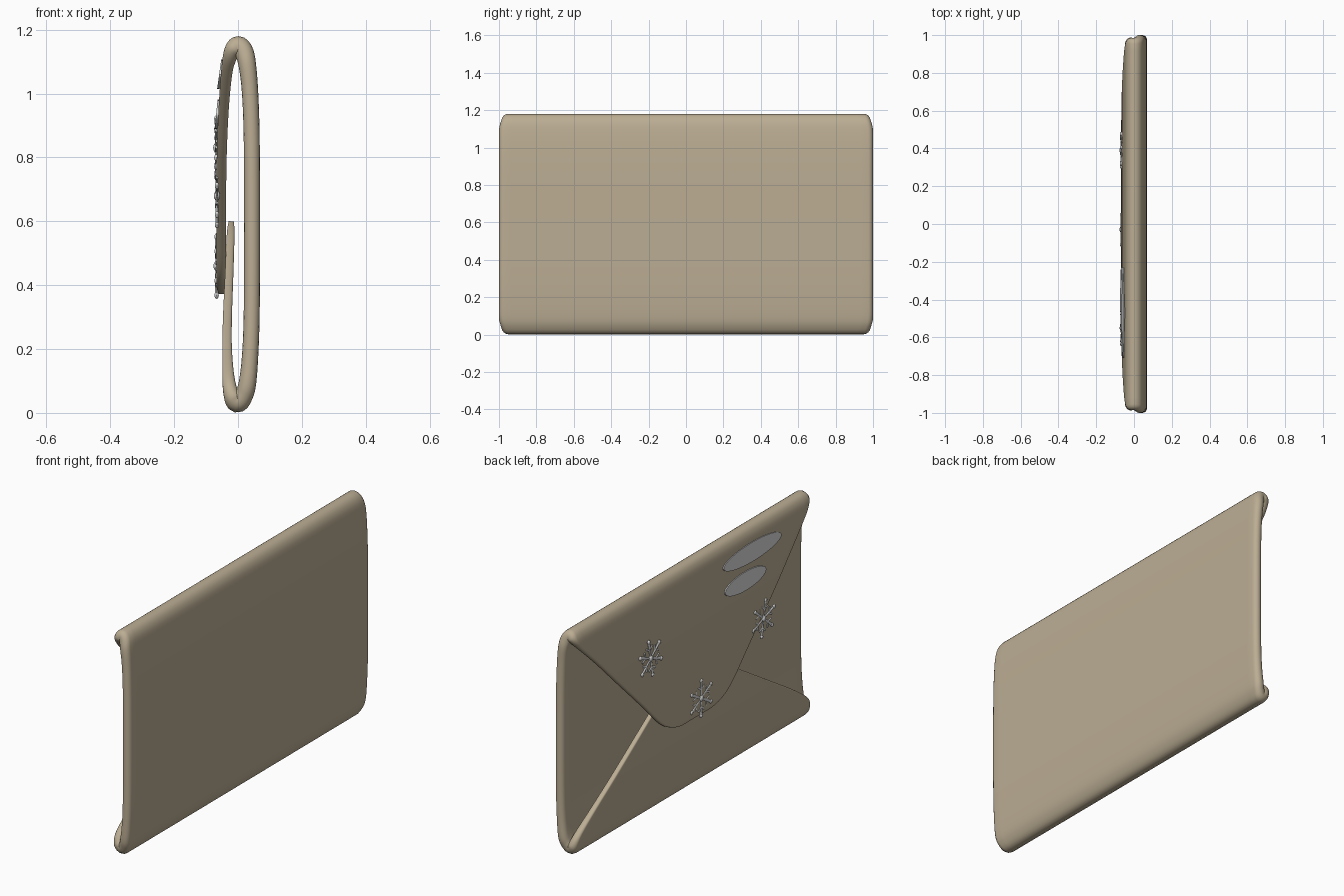
import bpy, bmesh, math
from mathutils import Vector, Matrix

if "Cube" in bpy.data.objects:
    bpy.data.objects.remove(bpy.data.objects["Cube"])


def material(name, rgb):
    m = bpy.data.materials.new(name)
    m.diffuse_color = (*rgb, 1)
    m.use_nodes = True
    m.node_tree.nodes["Principled BSDF"].inputs["Base Color"].default_value = m.diffuse_color
    return m


TAN = material("tan_paper", (0.50, 0.42, 0.295))
WHITE = material("pale_grey", (0.70, 0.70, 0.70))


def finish(bm, name, mat, angle=50):
    bmesh.ops.recalc_face_normals(bm, faces=bm.faces)
    me = bpy.data.meshes.new(name)
    bm.to_mesh(me)
    bm.free()
    ob = bpy.data.objects.new(name, me)
    bpy.context.collection.objects.link(ob)
    me.materials.append(mat)
    bpy.ops.object.select_all(action='DESELECT')
    ob.select_set(True)
    bpy.context.view_layer.objects.active = ob
    bpy.ops.object.shade_smooth_by_angle(angle=math.radians(angle))
    return ob


def catmull(a, b, c, d, t):
    return 0.5 * (2 * b + (c - a) * t + (2 * a - 5 * b + 4 * c - d) * t * t
                  + (3 * b - a - 3 * c + d) * t ** 3)


# Folded sheet: stations (x, z, thickness, half width) from top flap tip round to bottom flap tip
stations = [
    (-.052, .372, .016, .13), (-.053, .395, .028, .21), (-.053, .45, .030, .30),
    (-.053, .60, .030, .45), (-.051, .80, .031, .655), (-.045, .95, .032, .805),
    (-.036, 1.06, .035, .92), (-.028, 1.105, .042, .965), (-.017, 1.135, .052, .985),
    (.000, 1.148, .064, .985), (.018, 1.132, .060, .992), (.029, 1.09, .055, 1),
    (.038, 1.00, .051, 1), (.043, .85, .050, 1), (.044, .58, .050, 1), (.043, .32, .050, 1),
    (.038, .18, .051, 1), (.029, .09, .055, 1), (.016, .052, .060, .992),
    (-.003, .037, .072, .985), (-.021, .06, .050, .985), (-.030, .11, .038, .95),
    (-.034, .20, .030, .82), (-.033, .30, .028, .66), (-.027, .45, .026, .42),
    (-.023, .56, .024, .245), (-.021, .60, .016, .16)]
V = [Vector(s) for s in stations]
P = []
STEPS = 4
for i in range(len(V) - 1):
    a, d = V[max(i - 1, 0)], V[min(i + 2, len(V) - 1)]
    P += [catmull(a, V[i], V[i + 1], d, k / STEPS) for k in range(STEPS)]
P.append(V[-1])

bm = bmesh.new()
rings = []
N = 8
for i, (x, z, th, w) in enumerate(P):
    d = P[min(i + 1, len(P) - 1)] - P[max(i - 1, 0)]
    n = Vector((d[1], -d[0])).normalized()
    r = th / 2
    c = w - r
    sec = []
    for side in (1, -1):
        for k in range(N + 1):                       # rounded edge
            t = -math.pi / 2 + math.pi * k / N
            sec.append((side * (c + r * math.cos(t)), side * r * math.sin(t)))
        for f in (.96, .5, 0, -.5, -.96):            # flat face
            sec.append((side * c * f, side * r))
    rings.append([bm.verts.new((x + n.x * h, y, z + n.y * h)) for y, h in sec])
for A, B in zip(rings, rings[1:]):
    for k in range(len(A)):
        j = (k + 1) % len(A)
        bm.faces.new((A[k], A[j], B[j], B[k]))
bm.faces.new(rings[0])
bm.faces.new(rings[-1][::-1])
finish(bm, "folded_envelope", TAN)


# Oval plates lying on the top flap
def oval(name, x, y, z, half_y, half_z, slope):
    bm = bmesh.new()
    bmesh.ops.create_cone(bm, cap_ends=True, segments=48, radius1=1, radius2=1, depth=1)
    for v in bm.verts:
        a, b, h = v.co
        v.co = (x + h * .008 + slope * b * half_z, y + a * half_y, z + b * half_z)
    finish(bm, name, WHITE, 30)


oval("upper_oval", -.055, -.47, 1.06, .24, .046, .14)
oval("lower_oval", -.0645, -.40, .935, .17, .046, .10)


# Snowflakes: six knobbed arms with side twigs
def rod(bm, p, q, r1, r2):
    p, q = Vector(p), Vector(q)
    d = q - p
    m = Matrix.Translation((p + q) / 2) @ d.to_track_quat('Z', 'Y').to_matrix().to_4x4()
    bmesh.ops.create_cone(bm, cap_ends=True, segments=8, radius1=r1, radius2=r2,
                          depth=d.length, matrix=m)


def ball(bm, p, r):
    bmesh.ops.create_uvsphere(bm, u_segments=10, v_segments=6, radius=r,
                              matrix=Matrix.Translation(p))


def snowflake(name, x, y, z, turn):
    bm = bmesh.new()
    ball(bm, (0, 0, 0), .016)
    for k in range(6):
        a = turn + k * math.pi / 3

        def at(rad, off=0):
            return (0, rad * math.cos(a + off), rad * math.sin(a + off))
        rod(bm, (0, 0, 0), at(.092), .005, .008)
        ball(bm, at(.092), .011)
        for s in (-1, 1):
            rod(bm, at(.045), at(.068, s * .38), .005, .005)
    for v in bm.verts:
        v.co.x *= .65
        v.co += Vector((x, y, z))
    finish(bm, name, WHITE)


snowflake("left_snowflake", -.068, .39, .83, math.radians(80))
snowflake("right_snowflake", -.066, -.55, .68, math.radians(100))
snowflake("tip_snowflake", -.067, -.03, .46, math.radians(90))
